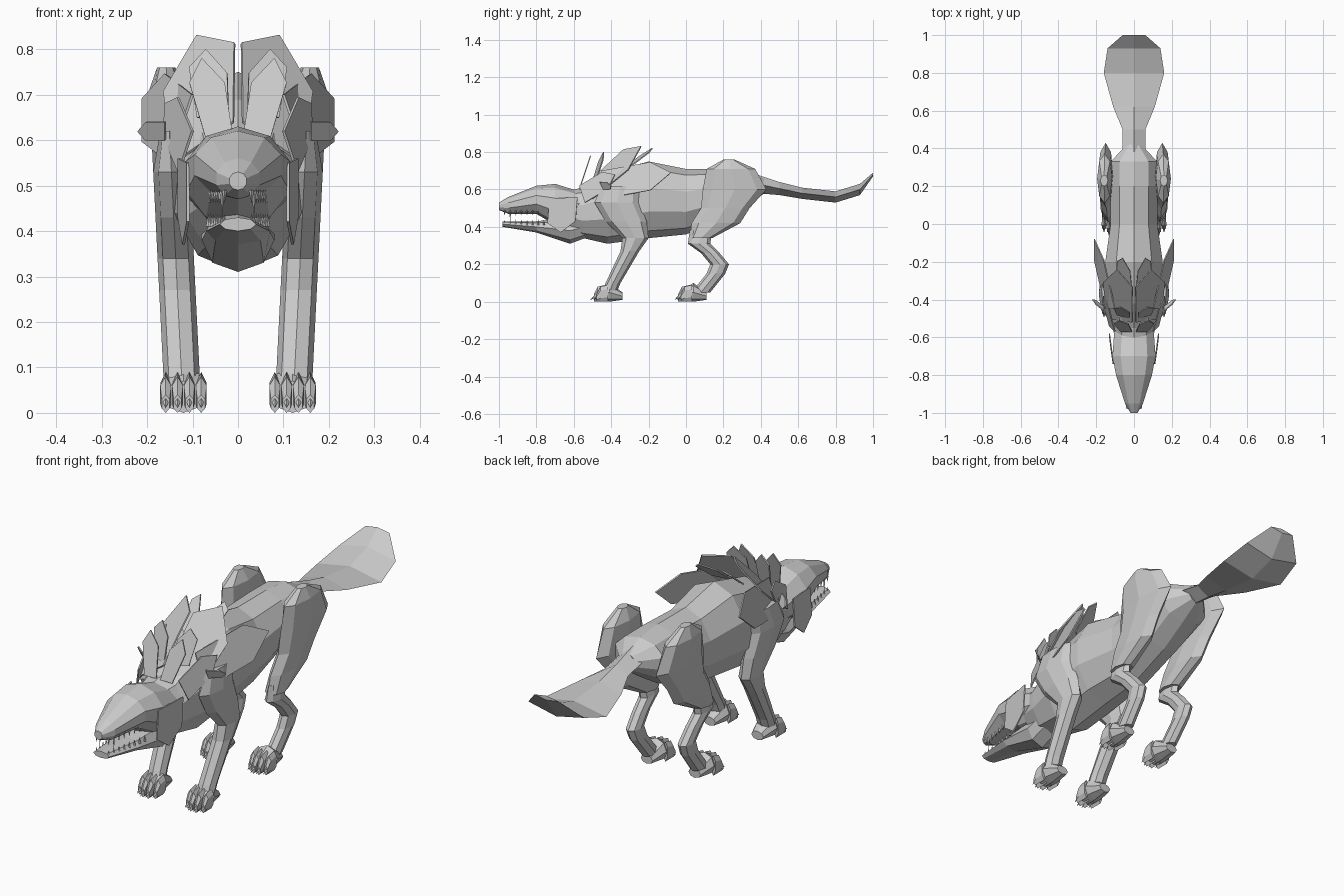
import bpy, bmesh, math
from mathutils import Vector

if "Cube" in bpy.data.objects:
    bpy.data.objects.remove(bpy.data.objects["Cube"], do_unlink=True)

grey = bpy.data.materials.new("fur_grey")
grey.use_nodes = True
colour = (.6, .6, .6, 1)
grey.diffuse_color = colour
grey.node_tree.nodes["Principled BSDF"].inputs["Base Color"].default_value = colour


def finish(name, bm, mirror=False, thickness=0):
    """Turn the mesh into a named object, mirrored left to right if asked."""
    bmesh.ops.recalc_face_normals(bm, faces=bm.faces)
    mesh = bpy.data.meshes.new(name)
    bm.to_mesh(mesh)
    bm.free()
    mesh.materials.append(grey)
    obj = bpy.data.objects.new(name, mesh)
    bpy.context.collection.objects.link(obj)
    if thickness:
        solid = obj.modifiers.new("thickness", 'SOLIDIFY')
        solid.thickness = thickness
        solid.offset = 0
    if mirror:
        obj.modifiers.new("mirror", 'MIRROR').use_mirror_merge = False


def circle(sides):
    angles = [math.tau * i / sides for i in range(sides)]
    return [(math.sin(a), math.cos(a)) for a in angles]


def skin(bm, loops):
    """Bridge matching vertex loops and cap both ends."""
    rows = [[bm.verts.new(point) for point in loop] for loop in loops]
    for near, far in zip(rows, rows[1:]):
        for i in range(len(near)):
            bm.faces.new((near[i - 1], near[i], far[i], far[i - 1]))
    bm.faces.new(rows[0])
    bm.faces.new(rows[-1])


def lengthwise(bm, sections, sides, x=0):
    """Skin upright oval sections that follow each other from front to back."""
    loops = []
    for s in sections:
        middle, half = (s["top"] + s["low"]) / 2, (s["top"] - s["low"]) / 2
        loops.append([(x + across * s["wide"], s["y"], middle + up * half)
                      for across, up in circle(sides)])
    skin(bm, loops)


def body(name, sections, sides):
    bm = bmesh.new()
    lengthwise(bm, sections, sides)
    finish(name, bm)


def limb(name, wide, sections):
    """Skin level oval sections downwards, leaning inwards towards the ground."""
    bm = bmesh.new()
    loops = []
    for s in sections:
        x = .12 + s["z"] * .05
        half = wide if loops else wide / 2
        loops.append([(x + across * half, s["y"] + along * s["deep"], s["z"])
                      for across, along in circle(8)])
    skin(bm, loops)
    finish(name, bm, mirror=True)


def tuft(name, inner, outer, tip, flare=0):
    """A thin fur blade: a root edge, two shoulders and a tip."""
    inner, outer, tip = Vector(inner), Vector(outer), Vector(tip)
    reach = (tip - (inner + outer) / 2) * .7
    spread = (inner - outer) * flare
    outline = [inner, inner + reach + spread, tip, outer + reach - spread, outer]
    bm = bmesh.new()
    face = bm.faces.new([bm.verts.new(point) for point in outline])
    bmesh.ops.triangulate(bm, faces=[face])
    finish(name, bm, mirror=True, thickness=.006)


def spike(bm, base, tip, radius):
    """A small four-sided point for a tooth or claw."""
    base, tip = Vector(base), Vector(tip)
    turn = (tip - base).to_track_quat('Z', 'Y')
    ring = [bm.verts.new(base + turn @ Vector((a * radius, b * radius, 0))) for a, b in circle(4)]
    point = bm.verts.new(tip)
    bm.faces.new(ring)
    for i in range(len(ring)):
        bm.faces.new((ring[i - 1], ring[i], point))


# Torso from neck to rump
body("torso", sides=10, sections=[
    dict(y=-.65, top=.59, low=.38, wide=.09),
    dict(y=-.55, top=.61, low=.34, wide=.12),
    dict(y=-.42, top=.69, low=.31, wide=.15),
    dict(y=-.2, top=.75, low=.34, wide=.16),
    dict(y=0, top=.71, low=.36, wide=.13),
    dict(y=.2, top=.71, low=.44, wide=.13),
    dict(y=.33, top=.7, low=.52, wide=.13),
    dict(y=.42, top=.66, low=.58, wide=.04)])

# Broad sharp-edged tail with upturned tip
body("tail", sides=4, sections=[
    dict(y=.38, top=.68, low=.58, wide=.06),
    dict(y=.5, top=.64, low=.57, wide=.06),
    dict(y=.62, top=.61, low=.55, wide=.11),
    dict(y=.8, top=.59, low=.53, wide=.16),
    dict(y=.93, top=.63, low=.57, wide=.14),
    dict(y=1, top=.69, low=.67, wide=.06)])

# Skull with muzzle, and open lower jaw
body("head", sides=10, sections=[
    dict(y=-1, top=.53, low=.49, wide=.02),
    dict(y=-.95, top=.56, low=.47, wide=.05),
    dict(y=-.8, top=.62, low=.47, wide=.1),
    dict(y=-.7, top=.63, low=.41, wide=.12),
    dict(y=-.57, top=.59, low=.4, wide=.11)])
body("lower_jaw", sides=8, sections=[
    dict(y=-.98, top=.43, low=.4, wide=.04),
    dict(y=-.8, top=.43, low=.37, wide=.07),
    dict(y=-.62, top=.45, low=.31, wide=.08),
    dict(y=-.54, top=.46, low=.34, wide=.08)])

# Cheek fur
tuft("cheek", inner=(.11, -.73, .55), outer=(.13, -.58, .56), tip=(.12, -.67, .37))

# Teeth along both jaws, with a larger fang near the front
bm = bmesh.new()
for i in range(8):
    y = -.97 + i * .03
    x = .03 + i * .005
    drop = .04 if i == 1 else .01
    spike(bm, (x, y, .49), (x, y, .47 - drop), .006)
    spike(bm, (x, y, .41), (x, y, .44), .006)
finish("teeth", bm, mirror=True)

# Legs
limb("front_leg", wide=.04, sections=[
    dict(y=-.35, z=.62, deep=.1),
    dict(y=-.37, z=.53, deep=.12),
    dict(y=-.32, z=.43, deep=.11),
    dict(y=-.27, z=.34, deep=.07),
    dict(y=-.3, z=.27, deep=.05),
    dict(y=-.39, z=.1, deep=.04),
    dict(y=-.41, z=.05, deep=.04)])
limb("thigh", wide=.04, sections=[
    dict(y=.23, z=.76, deep=.03),
    dict(y=.24, z=.71, deep=.13),
    dict(y=.26, z=.6, deep=.17),
    dict(y=.21, z=.5, deep=.13),
    dict(y=.16, z=.42, deep=.13),
    dict(y=.08, z=.34, deep=.06)])
limb("hind_shin", wide=.03, sections=[
    dict(y=.08, z=.38, deep=.06),
    dict(y=.07, z=.31, deep=.06),
    dict(y=.13, z=.26, deep=.05),
    dict(y=.18, z=.2, deep=.05),
    dict(y=.16, z=.15, deep=.05),
    dict(y=.08, z=.05, deep=.05)])

# Paws with four toes and claws each
for name, front in (("front_paw", -.51), ("hind_paw", -.06)):
    bm = bmesh.new()
    centre = .12
    lengthwise(bm, x=centre, sides=8, sections=[
        dict(y=front + .17, top=.05, low=.01, wide=.03),
        dict(y=front + .1, top=.1, low=0, wide=.05),
        dict(y=front + .05, top=.07, low=0, wide=.04)])
    for i in range(4):
        x = centre + (i - 1.5) * .026
        tip = front + abs(i - 1.5) * .015
        lengthwise(bm, x=x, sides=6, sections=[
            dict(y=tip + .07, top=.09, low=0, wide=.013),
            dict(y=tip + .03, top=.08, low=0, wide=.014),
            dict(y=tip + .01, top=.04, low=0, wide=.01)])
        spike(bm, (x, tip + .02, .03), (x, tip - .01, .01), .009)
    finish(name, bm, mirror=True)

# Mane: upright crests behind the head
tuft("neck_crest", inner=(.01, -.57, .6), outer=(.07, -.57, .6), tip=(.08, -.51, .78), flare=.15)
tuft("middle_crest", inner=(.02, -.5, .64), outer=(.09, -.48, .65), tip=(.07, -.44, .8), flare=.1)
tuft("rear_crest", inner=(.01, -.35, .7), outer=(.08, -.3, .72), tip=(.06, -.18, .82))

# Mane: overlapping shoulder plates sweeping backwards
tuft("shoulder_mane", inner=(.01, -.52, .64), outer=(.14, -.5, .55), tip=(.09, -.24, .83), flare=.1)
tuft("side_mane", inner=(.1, -.57, .62), outer=(.13, -.54, .53), tip=(.16, -.38, .68))
tuft("rear_mane", inner=(.1, -.45, .7), outer=(.15, -.45, .55), tip=(.21, -.08, .69))
tuft("shoulder_spike", inner=(.16, -.46, .64), outer=(.16, -.44, .6), tip=(.22, -.4, .62))
